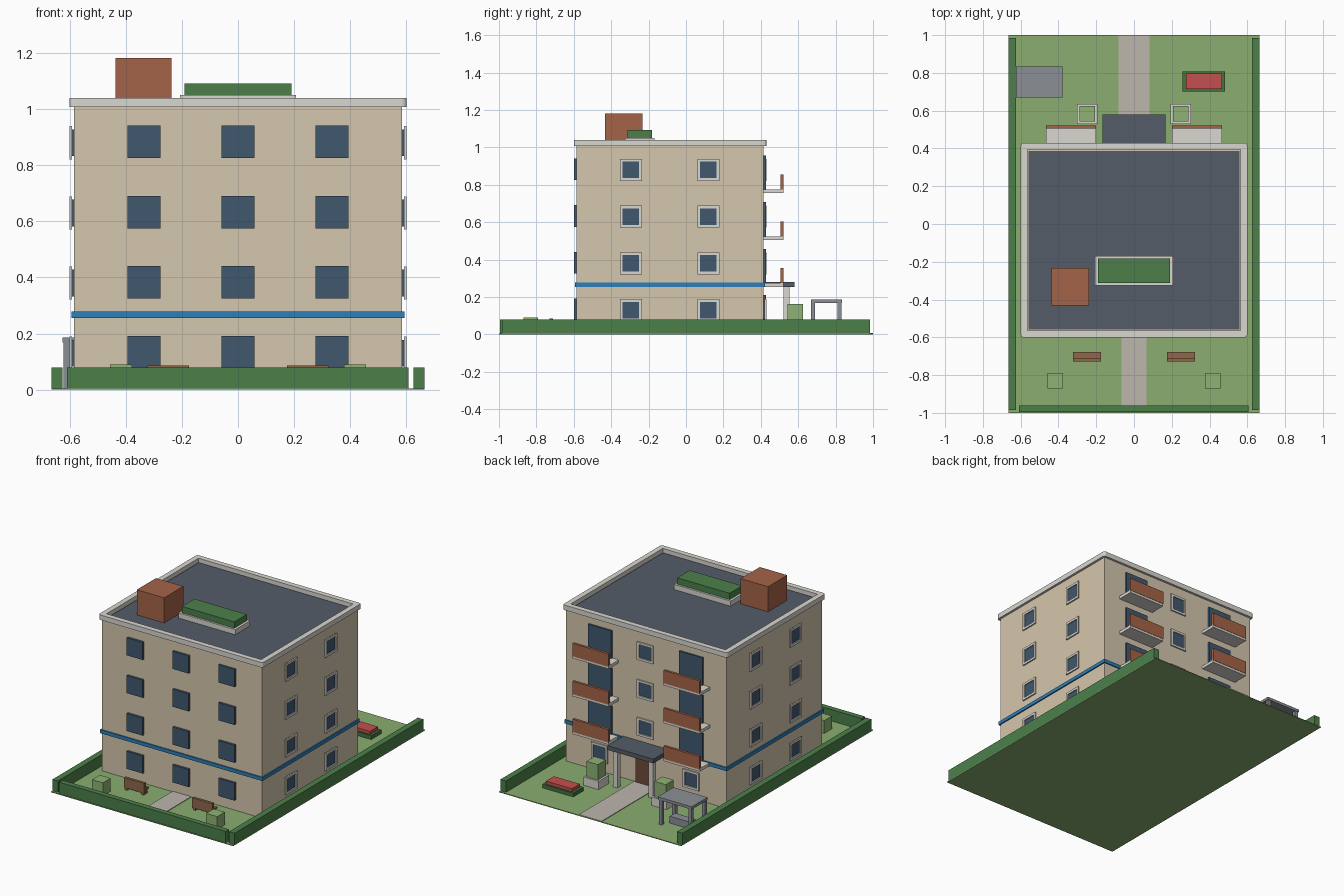
import bpy, bmesh
from math import pi
from mathutils import Matrix, Vector

if "Cube" in bpy.data.objects:
    bpy.data.objects.remove(bpy.data.objects["Cube"])

PALETTE = {
    "wall": (213, 199, 173), "trim": (217, 215, 208), "glass": (65, 88, 110),
    "roof_dark": (85, 92, 104), "brick": (165, 100, 72), "stripe": (45, 126, 185),
    "hedge": (76, 128, 74), "lawn": (138, 173, 112), "leaf": (143, 178, 117),
    "path": (188, 182, 172), "steel": (139, 143, 149), "flower": (196, 80, 78),
    "wood": (143, 103, 73), "door": (110, 74, 56), "red_hedge": (66, 115, 62),
}


def linear(c):
    c /= 255
    return c / 12.92 if c <= 0.04045 else ((c + 0.055) / 1.055) ** 2.4


MATS = {}
for key, rgb in PALETTE.items():
    MATS[key] = bpy.data.materials.new(key)
    MATS[key].diffuse_color = (*[linear(c) for c in rgb], 1)


def finish(name, bm, mat):
    bmesh.ops.recalc_face_normals(bm, faces=bm.faces)
    mesh = bpy.data.meshes.new(name)
    bm.to_mesh(mesh)
    bm.free()
    mesh.materials.append(MATS[mat])
    obj = bpy.data.objects.new(name, mesh)
    bpy.context.collection.objects.link(obj)
    return obj


def box(name, mat, x, y, z):
    """Box from (min, max) pairs on each axis."""
    bm = bmesh.new()
    size = [b - a for a, b in (x, y, z)]
    mid = Vector([(a + b) / 2 for a, b in (x, y, z)])
    bmesh.ops.create_cube(bm, size=1, matrix=Matrix.Translation(mid) @ Matrix.Diagonal((*size, 1)))
    return finish(name, bm, mat)


def cbox(name, mat, cx, cy, w, d, z):
    return box(name, mat, (cx - w / 2, cx + w / 2), (cy - d / 2, cy + d / 2), z)


def ring(name, mat, w, h, border, depth, matrix, corner=0):
    """Rectangular frame in local XY, extruded along local z."""
    bm = bmesh.new()
    loops = []
    for inset in (0, border):
        a, b = w / 2 - inset, h / 2 - inset
        for z in (0, depth):
            loops.append([bm.verts.new((sx * a, sy * b, z))
                          for sx, sy in ((-1, -1), (1, -1), (1, 1), (-1, 1))])
    o0, o1, i0, i1 = loops
    for p, q in ((o0, o1), (o1, i1), (i1, i0), (i0, o0)):
        for k in range(4):
            n = (k + 1) % 4
            bm.faces.new((p[k], p[n], q[n], q[k]))
    if corner:
        edges = [bm.edges.get((o0[k], o1[k])) for k in range(4)]
        bmesh.ops.bevel(bm, geom=edges, offset=corner, segments=3, profile=0.5, affect='EDGES')
    bm.transform(matrix)
    return finish(name, bm, mat)


X, Y0, Y1 = 0.585, -0.585, 0.415
YC = (Y0 + Y1) / 2
FLOORS = [0.13, 0.38, 0.63, 0.88]


def framed_window(name, side, u, z):
    """Glass plus raised frame on the right, left or back wall."""
    pos, turn = {"right": ((X, u, z), pi / 2), "left": ((-X, u, z), -pi / 2),
                 "back": ((u, Y1, z), pi)}[side]
    m = Matrix.Translation(pos) @ Matrix.Rotation(turn, 4, 'Z') @ Matrix.Rotation(pi / 2, 4, 'X')
    bm = bmesh.new()
    bmesh.ops.create_cube(bm, size=1, matrix=m @ Matrix.Translation((0, 0, 0.002))
                          @ Matrix.Diagonal((0.096, 0.096, 0.012, 1)))
    finish(name + "_glass", bm, "glass")
    ring(name + "_frame", "trim", 0.118, 0.118, 0.015, 0.009, m @ Matrix.Translation((0, 0, 0.006)))


# Plot, paths and hedges
box("lawn", "lawn", (-0.665, 0.665), (-1, 1), (0, 0.005))
box("back_path", "path", (-0.083, 0.083), (Y1, 1), (0.002, 0.009))
box("front_path", "path", (-0.067, 0.067), (-0.98, Y0), (0.002, 0.009))
box("front_hedge", "hedge", (-0.61, 0.607), (-0.995, -0.96), (0.002, 0.08))
for s, side in ((-1, "left"), (1, "right")):
    cbox(side + "_hedge", "hedge", s * 0.645, 0, 0.04, 1.97, (0.002, 0.08))

# Main block and stripe
box("building_body", "wall", (-X, X), (Y0, Y1), (0.002, 1.01))
ring("stripe", "stripe", 2 * X + 0.016, Y1 - Y0 + 0.016, 0.02, 0.023,
     Matrix.Translation((0, YC, 0.255)))

# Roof
ring("parapet", "trim", 1.2, 1.03, 0.035, 0.033, Matrix.Translation((0, YC, 1.007)), corner=0.015)
cbox("roof_surface", "roof_dark", 0, YC, 1.117, 0.945, (1.0, 1.016))
box("roof_stair_house", "brick", (-0.437, -0.237), (-0.432, -0.232), (1.01, 1.182))
cbox("roof_planter", "trim", 0, -0.247, 0.415, 0.156, (1.01, 1.05))
cbox("roof_planter_hedge", "hedge", 0, -0.247, 0.383, 0.13, (1.045, 1.092))

# Windows on the front, sides and back
for f, z in enumerate(FLOORS):
    for i, x in enumerate((-0.335, 0, 0.335)):
        cbox(f"front_window_{f}_{i}", "glass", x, Y0 - 0.005, 0.118, 0.02, (z - 0.055, z + 0.061))
    for side in ("left", "right"):
        for i, y in enumerate((-0.295, 0.12)):
            framed_window(f"{side}_window_{f}_{i}", side, y, z)
    if f:
        framed_window(f"back_window_{f}", "back", 0, z)
for i, x in enumerate((-0.335, 0.335)):
    framed_window(f"back_ground_window_{i}", "back", x, FLOORS[0])

# Balconies with tall glazed doors
for f in range(3):
    z = 0.255 + 0.25 * f
    for side, x in (("left", -0.333), ("right", 0.333)):
        box(f"{side}_balcony_slab_{f}", "trim", (x - 0.132, x + 0.132), (Y1 - 0.005, 0.52), (z, z + 0.02))
        box(f"{side}_balcony_rail_{f}", "brick", (x - 0.132, x + 0.132), (0.505, 0.522), (z + 0.015, z + 0.1))
        box(f"{side}_balcony_door_{f}", "glass", (x - 0.085, x + 0.085), (Y1 - 0.005, 0.427),
            (z + 0.018, z + 0.203))

# Entrance with canopy
box("entrance_door", "door", (-0.07, 0.07), (Y1 - 0.005, 0.427), (0.005, 0.21))
box("canopy", "roof_dark", (-0.168, 0.168), (Y1 - 0.005, 0.58), (0.253, 0.281))
for s, side in ((-1, "left"), (1, "right")):
    cbox(side + "_canopy_post", "trim", s * 0.13, 0.537, 0.033, 0.033, (0.003, 0.255))
    # Planters beside the entrance
    cbox(side + "_planter", "trim", s * 0.248, 0.583, 0.11, 0.107, (0.003, 0.06))
    cbox(side + "_planter_bush", "leaf", s * 0.248, 0.583, 0.083, 0.083, (0.055, 0.162))
    # Front garden benches and bushes
    cbox(side + "_bench_seat", "wood", s * 0.249, -0.695, 0.148, 0.035, (0.035, 0.045))
    cbox(side + "_bench_back", "wood", s * 0.249, -0.72, 0.148, 0.018, (0.02, 0.086))
    for k in (-1, 1):
        cbox(f"{side}_bench_leg_{k + 1}", "wood", s * 0.249 + k * 0.06, -0.705, 0.015, 0.04, (0.003, 0.037))
    cbox(side + "_front_bush", "leaf", s * 0.417, -0.83, 0.08, 0.08, (0.003, 0.09))

# Flower bed
cbox("flower_bed_border", "red_hedge", 0.37, 0.755, 0.225, 0.107, (0.003, 0.03))
cbox("flower_bed_blooms", "flower", 0.37, 0.755, 0.19, 0.083, (0.025, 0.05))

# Garden shelter
cbox("shelter_roof", "steel", -0.502, 0.752, 0.248, 0.165, (0.168, 0.186))
for sx in (-1, 1):
    for sy in (-1, 1):
        cbox(f"shelter_post_{sx + 1}_{sy + 1}", "steel", -0.502 + sx * 0.108, 0.75 + sy * 0.07,
             0.022, 0.022, (0.003, 0.17))
cbox("shelter_bench", "steel", -0.502, 0.752, 0.15, 0.055, (0.003, 0.05))

for m in bpy.data.materials:
    if m.users and not m.is_grease_pencil:
        m.use_nodes = True
        m.node_tree.nodes["Principled BSDF"].inputs["Base Color"].default_value = m.diffuse_color
